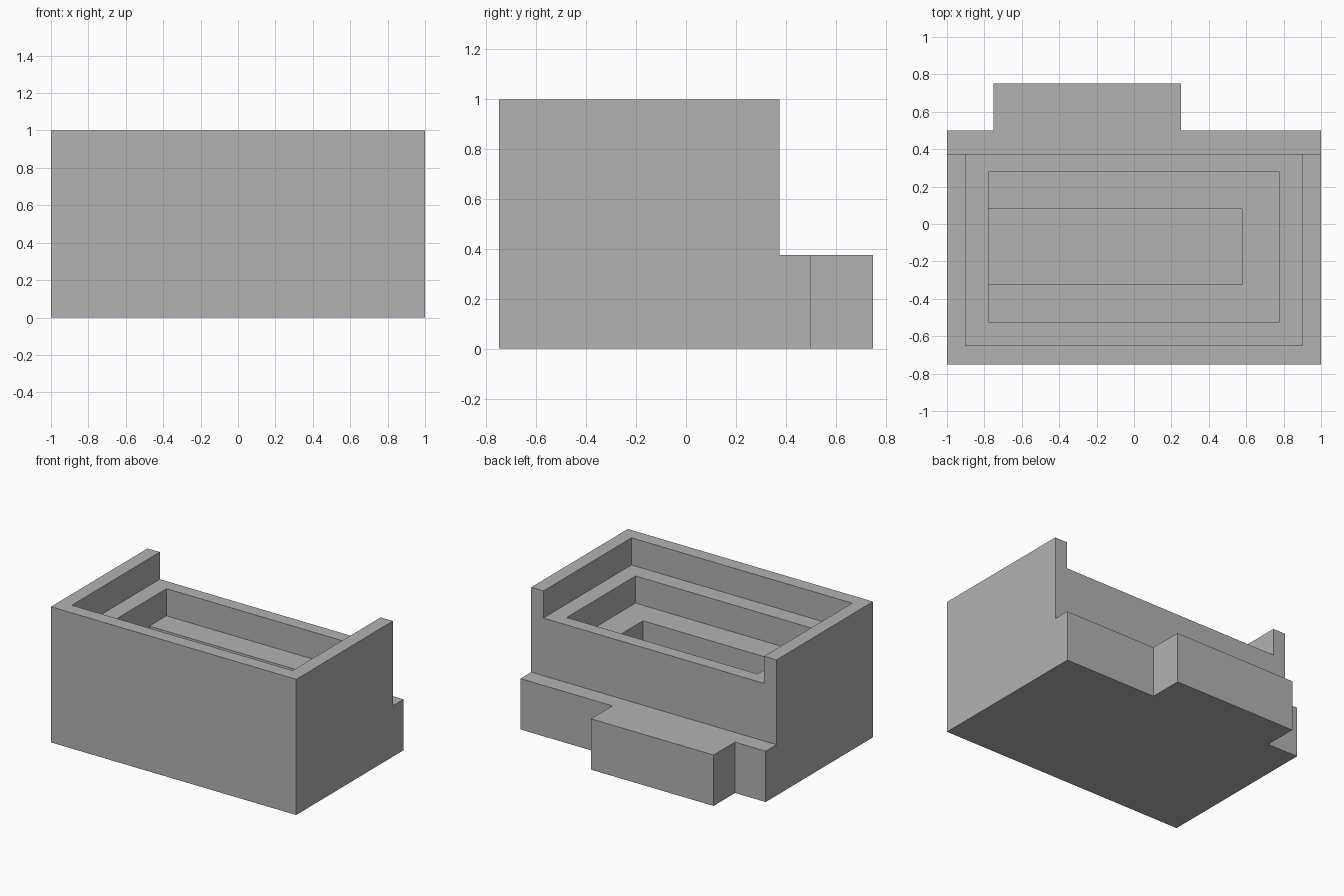
import bpy
import bmesh

cube = bpy.data.objects.get("Cube")
if cube:
    bpy.data.objects.remove(cube, do_unlink=True)

# Single plain grey
grey = bpy.data.materials.new("plain_grey")
grey.use_nodes = True
colour = (0.45, 0.45, 0.45, 1)
grey.diffuse_color = colour
grey.node_tree.nodes["Principled BSDF"].inputs["Base Color"].default_value = colour


def prism(name, outline, z0, z1):
    """Extrude a counter-clockwise footprint from z0 up to z1."""
    bm = bmesh.new()
    base = bm.faces.new([bm.verts.new((x, y, z0)) for x, y in outline])
    top = bmesh.ops.extrude_face_region(bm, geom=[base], use_keep_orig=True)["geom"]
    verts = [v for v in top if isinstance(v, bmesh.types.BMVert)]
    bmesh.ops.translate(bm, verts=verts, vec=(0, 0, z1 - z0))
    bmesh.ops.recalc_face_normals(bm, faces=bm.faces)
    mesh = bpy.data.meshes.new(name)
    bm.to_mesh(mesh)
    bm.free()
    mesh.materials.append(grey)
    obj = bpy.data.objects.new(name, mesh)
    bpy.context.scene.collection.objects.link(obj)
    return obj


def box(name, x0, x1, y0, y1, z0, z1):
    return prism(name, [(x0, y0), (x1, y0), (x1, y1), (x0, y1)], z0, z1)


# Base slab with a rear ledge and an off-centre tab
FRONT, BACK, LEDGE, TAB = -0.75, 0.375, 0.5, 0.75
LEDGE_TOP = 0.375
prism("base_with_ledge",
      [(-1, FRONT), (1, FRONT), (1, LEDGE), (0.25, LEDGE), (0.25, TAB),
       (-0.75, TAB), (-0.75, LEDGE), (-1, LEDGE)], 0, LEDGE_TOP)

# Upper block, hollowed in three steps; the first is open at the back
basin = box("stepped_basin", -1, 1, FRONT, BACK, LEDGE_TOP, 1)
cutters = [
    box("upper_step_cutter", -0.9, 0.9, -0.65, 0.6, 0.8, 1.2),
    box("middle_step_cutter", -0.778, 0.778, -0.523, 0.278, 0.6, 0.9),
    box("lower_pit_cutter", -0.778, 0.577, -0.323, 0.079, 0.4, 0.7),
]
for cutter in cutters:
    cutter.hide_render = True
    mod = basin.modifiers.new(cutter.name, "BOOLEAN")
    mod.operation = "DIFFERENCE"
    mod.solver = "EXACT"
    mod.object = cutter

# Bake the cuts and drop the helpers
depsgraph = bpy.context.evaluated_depsgraph_get()
hollowed = bpy.data.meshes.new_from_object(basin.evaluated_get(depsgraph))
basin.modifiers.clear()
basin.data = hollowed
for cutter in cutters:
    bpy.data.objects.remove(cutter, do_unlink=True)
